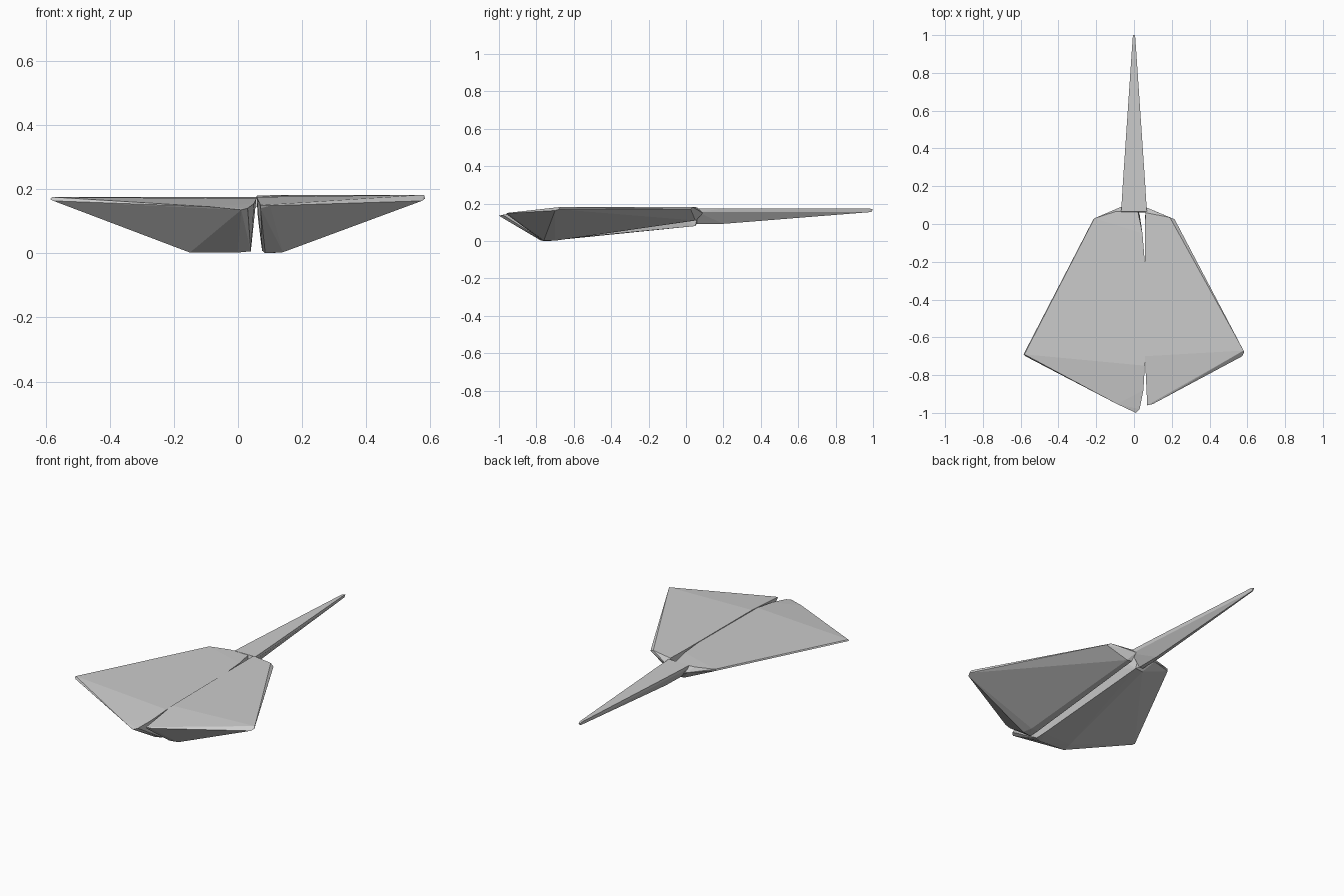
import bpy, bmesh


def hull(name, points, bevel=0.004):
    """Closed convex faceted solid wrapped around a few corner points."""
    bm = bmesh.new()
    for p in points:
        bm.verts.new(p)
    res = bmesh.ops.convex_hull(bm, input=bm.verts)
    junk = {g for k in ("geom_interior", "geom_unused") for g in res[k]
            if isinstance(g, bmesh.types.BMVert)}
    bmesh.ops.delete(bm, geom=list(junk), context='VERTS')
    bmesh.ops.dissolve_limit(bm, angle_limit=0.02, verts=bm.verts, edges=bm.edges)
    bmesh.ops.recalc_face_normals(bm, faces=bm.faces)
    mesh = bpy.data.meshes.new(name)
    bm.to_mesh(mesh)
    bm.free()
    ob = bpy.data.objects.new(name, mesh)
    bpy.context.collection.objects.link(ob)
    return ob


# Left half of the split body: flat top, thin wing tip, sloping keel
hull("left_half", [
    (-0.58, -0.69, 0.175), (-0.585, -0.69, 0.168), (-0.575, -0.70, 0.163),
    (-0.21, 0.03, 0.175), (-0.215, 0.025, 0.165), (-0.10, 0.065, 0.173),
    (0.02, 0.07, 0.172), (0.045, -0.05, 0.175), (0.057, -0.20, 0.175),
    (0.057, -0.75, 0.17), (0.05, -0.88, 0.155), (0.03, -0.98, 0.14),
    (0.01, -1.0, 0.135), (-0.09, -0.953, 0.145),
    (-0.15, -0.765, 0.002), (-0.14, -0.70, 0.004), (0.0, -0.775, 0.002),
    (0.04, -0.765, 0.006), (0.04, -0.70, 0.008),
    (-0.07, 0.09, 0.14), (-0.02, 0.045, 0.08), (0.03, 0.05, 0.08),
])

# Right half
hull("right_half", [
    (0.58, -0.67, 0.182), (0.583, -0.68, 0.17), (0.573, -0.70, 0.163),
    (0.19, 0.035, 0.182), (0.215, 0.025, 0.17), (0.06, 0.06, 0.18),
    (0.06, 0.09, 0.15), (0.058, -0.10, 0.178), (0.058, -0.70, 0.175),
    (0.07, -0.96, 0.15), (0.10, -0.953, 0.148), (0.07, -0.955, 0.14),
    (0.075, -0.765, 0.008), (0.085, -0.765, 0.0), (0.14, -0.76, 0.003),
    (0.13, -0.70, 0.002), (0.085, -0.70, 0.003),
    (0.062, 0.055, 0.11), (0.09, 0.05, 0.11),
])

# Long tapering spike with a V-shaped keel
hull("spike", [p for s in (-1, 1) for p in (
    (s * 0.068, 0.065, 0.174), (s * 0.06, 0.20, 0.174),
    (s * 0.066, 0.06, 0.155), (s * 0.012, 0.06, 0.09), (s * 0.01, 0.20, 0.092),
    (s * 0.007, 0.985, 0.173), (s * 0.004, 1.0, 0.168), (s * 0.003, 0.99, 0.155),
)])
